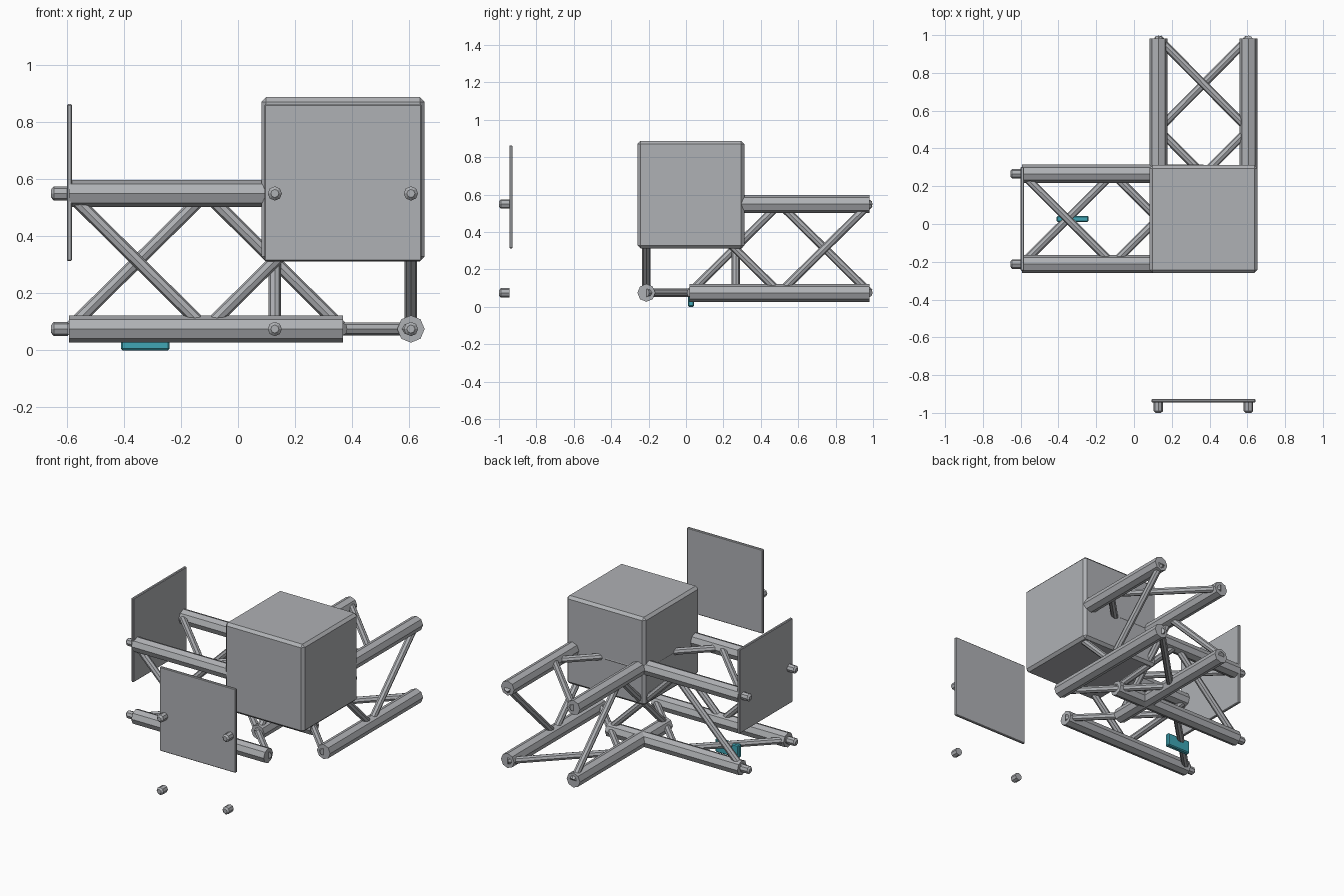
import bpy
import bmesh
from mathutils import Vector, Matrix

if "Cube" in bpy.data.objects:
    bpy.data.objects.remove(bpy.data.objects["Cube"], do_unlink=True)


def make_material(name, color):
    mat = bpy.data.materials.new(name)
    mat.use_nodes = True
    mat.diffuse_color = color
    mat.node_tree.nodes["Principled BSDF"].inputs["Base Color"].default_value = color
    return mat


steel = make_material("steel grey", (0.43, 0.44, 0.46, 1))
teal = make_material("teal", (0.05, 0.38, 0.46, 1))


def finish(name, bm, mat):
    mesh = bpy.data.meshes.new(name)
    bm.to_mesh(mesh)
    bm.free()
    mesh.materials.append(mat)
    obj = bpy.data.objects.new(name, mesh)
    bpy.context.collection.objects.link(obj)
    return obj


def rod(name, start, end, radius, tip=0):
    """Octagonal rod between two points, with an optional chamfer at the end."""
    start, end = Vector(start), Vector(end)
    axis = end - start
    bm = bmesh.new()
    bmesh.ops.create_cone(bm, cap_ends=True, segments=8, radius1=radius,
                          radius2=radius, depth=axis.length)
    if tip:
        top = [e for e in bm.edges if all(v.co.z > 0 for v in e.verts)]
        bmesh.ops.bevel(bm, geom=top, offset=tip, segments=1, affect='EDGES')
    turn = axis.to_track_quat('Z', 'Y').to_matrix().to_4x4()
    bm.transform(Matrix.Translation((start + end) / 2) @ turn)
    return finish(name, bm, steel)


def box(name, center, size, bevel, mat):
    bm = bmesh.new()
    bmesh.ops.create_cube(bm, size=1)
    bm.transform(Matrix.Translation(center) @ Matrix.Diagonal((*size, 1)))
    bmesh.ops.bevel(bm, geom=bm.edges[:], offset=bevel, segments=1, affect='EDGES')
    return finish(name, bm, mat)


TUBE, STRUT, BOLT = 0.048, 0.022, 0.025
LOW, HIGH = 0.075, 0.55


def truss(label, point, along, near, far):
    """Four chords and a zigzag of struts on each side.
    point maps (along, across, height) to model space."""
    for side, across in (("near", near), ("far", far)):
        for level, z in (("lower", LOW), ("upper", HIGH)):
            rod(f"{label}_{level}_{side}_chord", point(along[0], across, z),
                point(along[-1], across, z), TUBE)
    # corner sequences: each side alternates between two chords
    zigzags = {
        "near_strut": ((near, HIGH), (near, LOW)),
        "far_strut": ((far, LOW), (far, HIGH)),
        "lower_strut": ((near, LOW), (far, LOW)),
        "upper_strut": ((far, HIGH), (near, HIGH)),
    }
    for name, (outer, middle) in zigzags.items():
        for number, end in enumerate((along[0], along[-1])):
            rod(f"{label}_{name}_{number}", point(end, *outer),
                point(along[1], *middle), STRUT)


# Two trusses crossing at the corner
XS, YS = (0.129, 0.606), (-0.212, 0.266)
truss("side_truss", lambda a, c, z: (a, c, z), (-0.592, -0.112, 0.368), *YS)
truss("back_truss", lambda a, c, z: (c, a, z), (0.02, 0.501, 0.982), XS[1], XS[0])

# Corner block and the two cover plates
box("corner_block", (0.368, 0.026, 0.6), (0.572, 0.572, 0.576), 0.017, steel)
box("side_plate", (-0.591, 0.027, 0.588), (0.018, 0.55, 0.55), 0.004, steel)
box("front_plate", (0.368, -0.936, 0.588), (0.55, 0.018, 0.55), 0.004, steel)

# Connector pins in front of each plate
for level, z in (("lower", LOW), ("upper", HIGH)):
    for number in range(2):
        y, x = YS[number], XS[number]
        rod(f"side_pin_{level}_{number}", (-0.596, y, z), (-0.655, y, z), BOLT, 0.01)
        rod(f"front_pin_{level}_{number}", (x, -0.945, z), (x, -1.0, z), BOLT, 0.01)

# Small tag on the lower struts
box("tag", (-0.325, 0.027, 0.043), (0.17, 0.032, 0.086), 0.006, teal)
